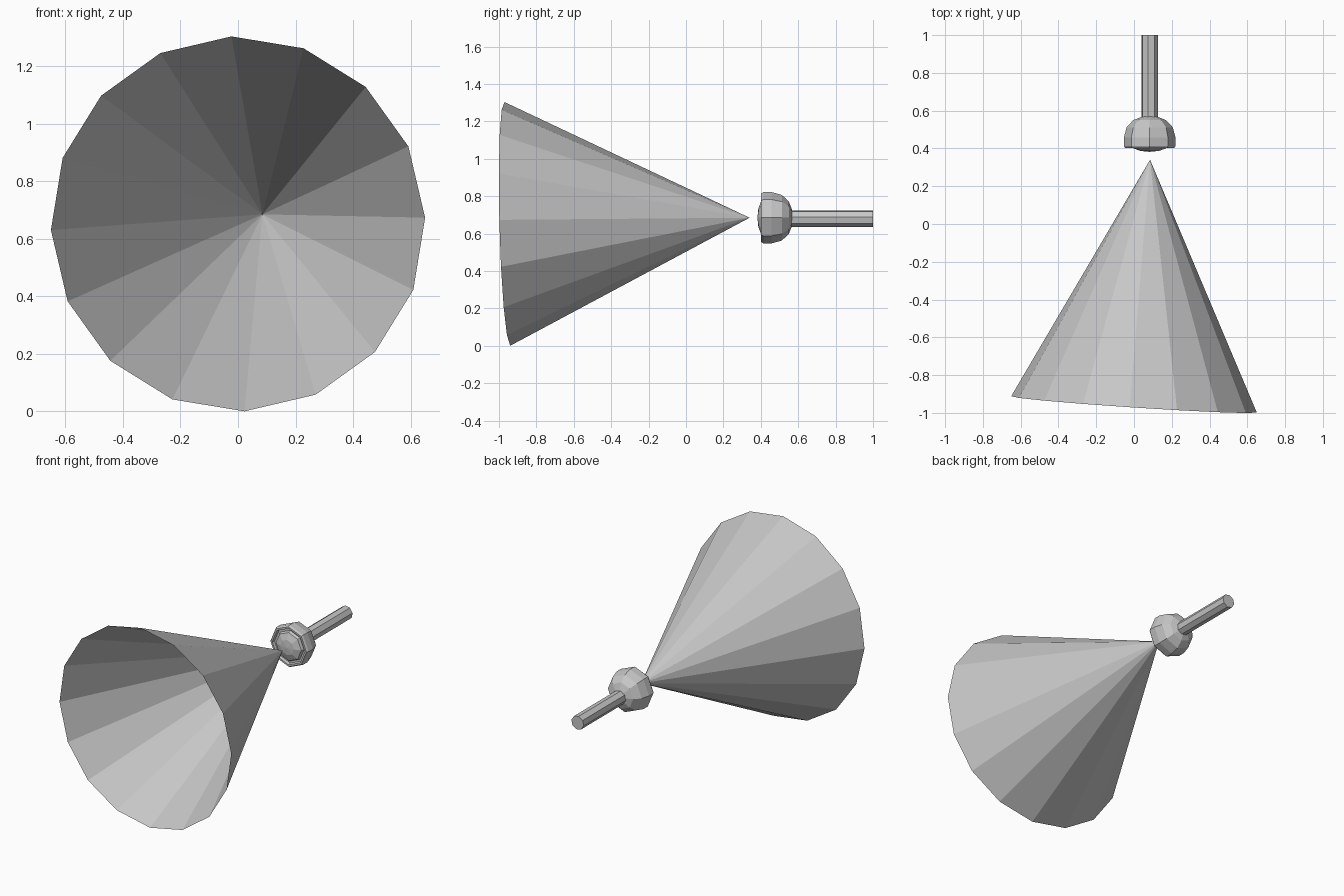
import bpy, bmesh
from math import cos, sin, radians, tau
from mathutils import Vector

cube = bpy.data.objects.get("Cube")
if cube:
    bpy.data.objects.remove(cube, do_unlink=True)

grey = bpy.data.materials.new("plain grey")
grey.use_nodes = True
colour = (0.57, 0.57, 0.57, 1)
grey.diffuse_color = colour
grey.node_tree.nodes["Principled BSDF"].inputs["Base Color"].default_value = colour


def lathe(name, origin, axis, profile, sides, turn=0):
    """Spin (radius, distance) points around an axis into a faceted solid."""
    d = Vector(axis).normalized()
    u = Vector((1, 0, 0))
    u = (u - d * u.dot(d)).normalized()
    v = u.cross(d)
    bm = bmesh.new()
    rings = []
    for r, t in profile:
        centre = Vector(origin) + d * t
        if r == 0:
            rings.append([bm.verts.new(centre)] * sides)
            continue
        angles = [radians(turn) + tau * i / sides for i in range(sides)]
        rings.append([bm.verts.new(centre + r * (u * cos(a) + v * sin(a))) for a in angles])
    for low, high in zip(rings, rings[1:]):
        for i in range(sides):
            j = (i + 1) % sides
            corners = list(dict.fromkeys((low[i], low[j], high[j], high[i])))
            bm.faces.new(corners)
    bmesh.ops.recalc_face_normals(bm, faces=bm.faces[:])
    mesh = bpy.data.meshes.new(name)
    bm.to_mesh(mesh)
    bm.free()
    mesh.materials.append(grey)
    obj = bpy.data.objects.new(name, mesh)
    bpy.context.collection.objects.link(obj)
    return obj


# Open light cone, slightly tilted, apex towards the lamp
rim = Vector((0, -0.955, 0.652))
apex = Vector((0.085, 0.34, 0.685))
beam = apex - rim
lathe("light_cone", rim, beam, [(0.652, 0), (0, beam.length)], 16, 2)

# Lamp parts share one axis running backwards
lamp = (0.083, 0, 0.685)
back = (0, 1, 0)

# Housing with a bevelled front lip, a recess and a domed back
lathe("lamp_housing", lamp, back,
      [(0, 0.42), (0.113, 0.42), (0.118, 0.402), (0.13, 0.402), (0.137, 0.414),
       (0.137, 0.458), (0.122, 0.512), (0.087, 0.55), (0.04, 0.568), (0, 0.568)], 8)

# Shallow lens bulging out of the recess
lathe("lamp_lens", lamp, back,
      [(0, 0.382), (0.05, 0.387), (0.092, 0.403), (0.1, 0.421)], 8)

# Straight mounting pole
lathe("mounting_pole", (0.083, 0, 0.68), back,
      [(0, 0.56), (0.045, 0.56), (0.045, 1), (0, 1)], 8, 11)
